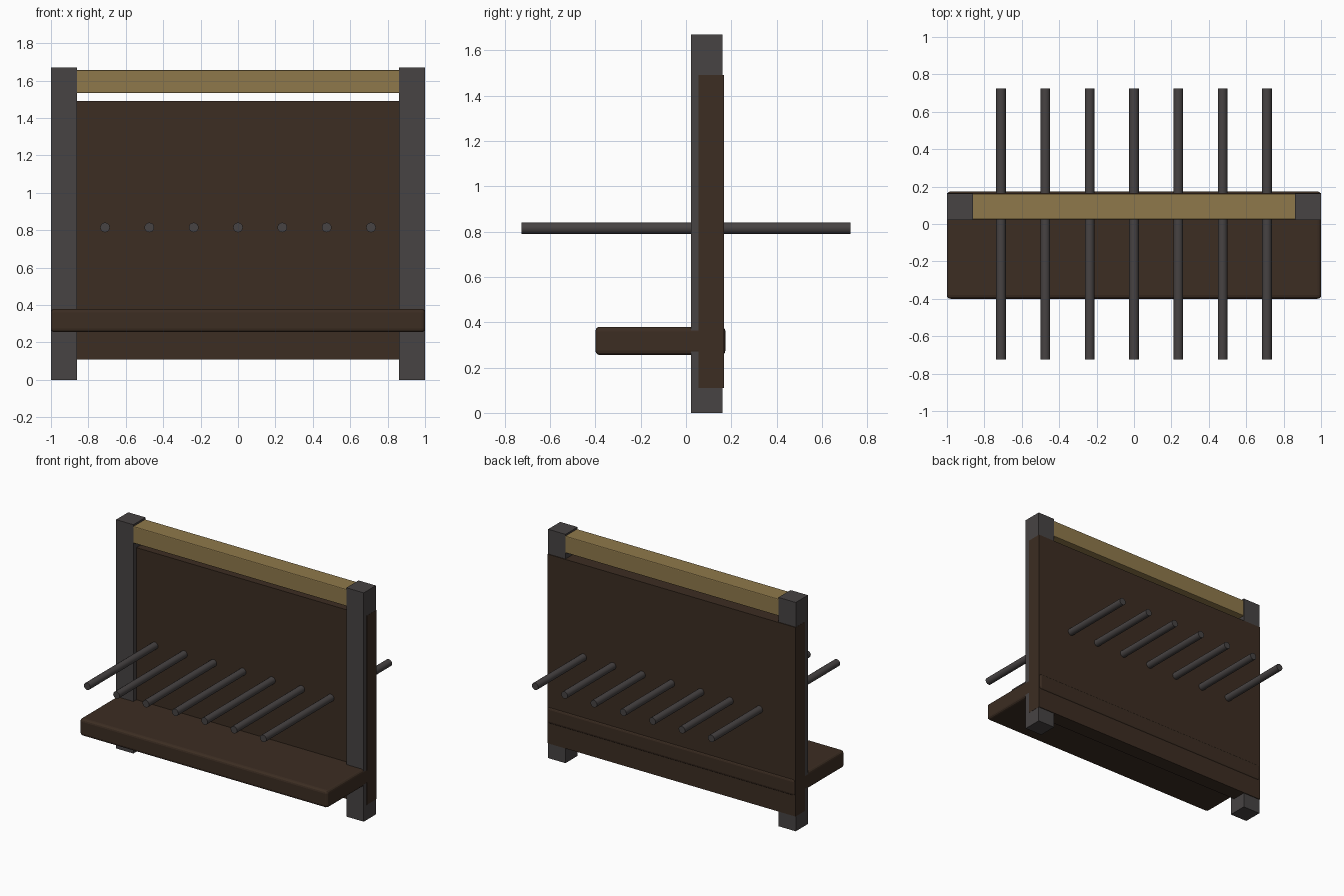
import bpy
import math

cube = bpy.data.objects.get("Cube")
if cube:
    bpy.data.objects.remove(cube, do_unlink=True)


def material(name, rgb):
    mat = bpy.data.materials.new(name)
    mat.use_nodes = True
    color = (*rgb, 1.0)
    mat.diffuse_color = color
    bsdf = next(n for n in mat.node_tree.nodes if n.type == 'BSDF_PRINCIPLED')
    bsdf.inputs["Base Color"].default_value = color
    return mat


iron = material("dark_iron", (0.063, 0.056, 0.056))
dark_wood = material("dark_wood", (0.045, 0.026, 0.016))
light_wood = material("light_wood", (0.275, 0.19, 0.07))


def box(name, x, y, z, mat, bevel=0.0, segments=2):
    """Box spanning the (min, max) ranges, with optionally rounded edges."""
    spans = (x, y, z)
    bpy.ops.mesh.primitive_cube_add(size=1, location=[sum(s) / 2 for s in spans])
    obj = bpy.context.object
    obj.name = name
    obj.scale = [s[1] - s[0] for s in spans]
    bpy.ops.object.transform_apply(location=False, rotation=False, scale=True)
    obj.data.materials.append(mat)
    if bevel:
        mod = obj.modifiers.new("rounded_edges", 'BEVEL')
        mod.width = bevel
        mod.segments = segments
    return obj


# Upright posts
for name, x in (("right_post", (-1, -0.86)), ("left_post", (0.86, 1))):
    box(name, x, (0.022, 0.162), (0, 1.67), iron)

# Back panel and the shelf that passes through it
box("back_panel", (-1.001, 1.001), (0.056, 0.167), (0.11, 1.49), dark_wood)
box("shelf", (-1.001, 1.001), (-0.4, 0.174), (0.255, 0.38), dark_wood, 0.02, 3)

# Top rail, let into the posts
box("top_rail", (-0.998, 0.998), (0.024, 0.161), (1.533, 1.657), light_wood, 0.006)

# Row of rods running through the panel
ROD_COUNT = 7
for i in range(ROD_COUNT):
    x = (i - (ROD_COUNT - 1) / 2) * 0.237
    bpy.ops.mesh.primitive_cylinder_add(
        vertices=16, radius=0.026, depth=1.45,
        location=(x, 0, 0.815), rotation=(math.pi / 2, 0, 0))
    rod = bpy.context.object
    rod.name = f"rod_{i + 1}"
    rod.data.materials.append(iron)
    bpy.ops.object.shade_smooth_by_angle(angle=math.radians(40))
